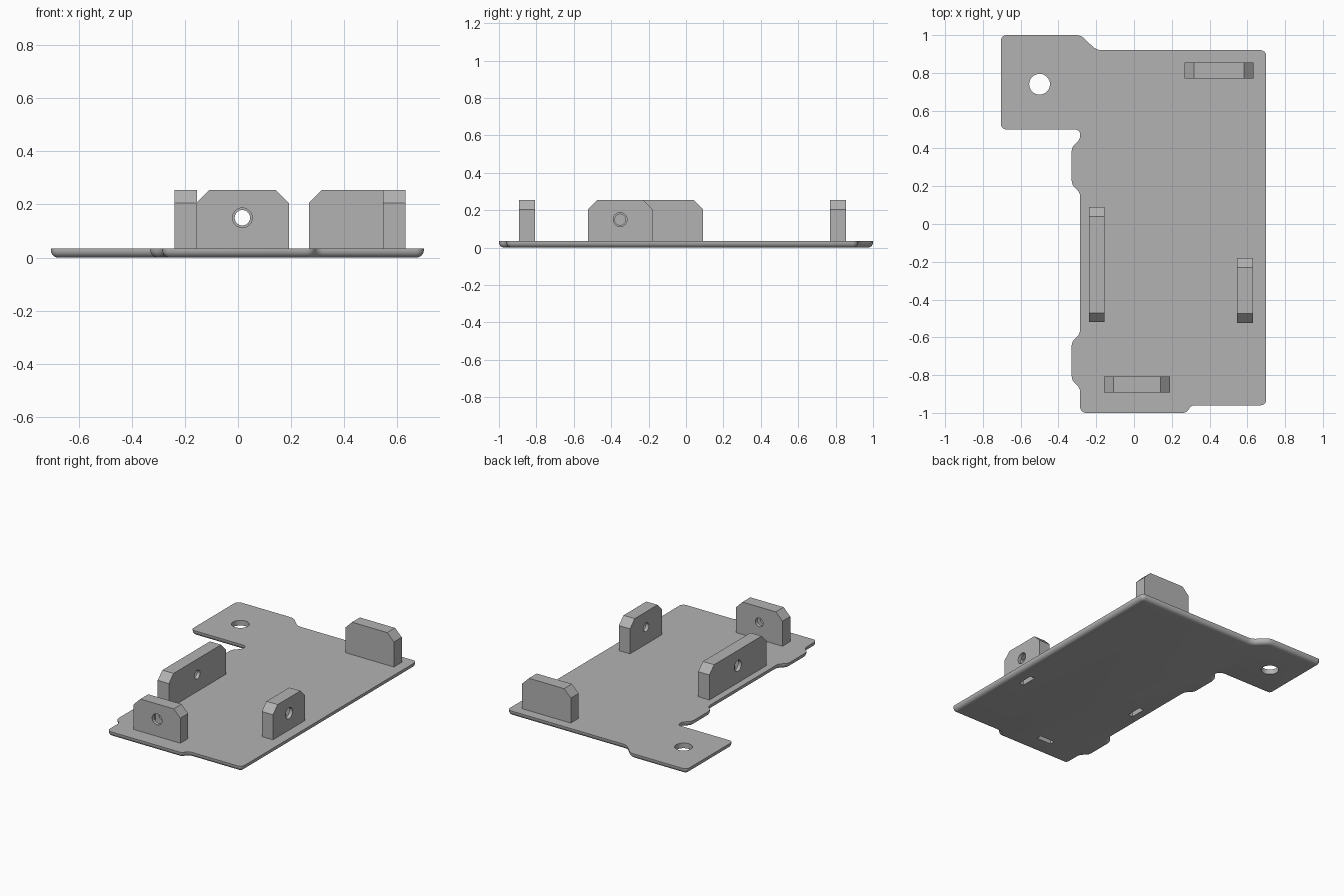
import bpy, bmesh, math
from mathutils import Vector, Matrix

cube = bpy.data.objects.get("Cube")
if cube:
    bpy.data.objects.remove(cube, do_unlink=True)

grey = bpy.data.materials.new("plain grey")
grey.use_nodes = True
GREY = (0.45, 0.45, 0.45, 1)
grey.diffuse_color = GREY
grey.node_tree.nodes["Principled BSDF"].inputs["Base Color"].default_value = GREY

THICK = 0.035      # plate thickness
ROUND = 0.028      # underside edge rounding
TOP = 0.255        # top of the tabs
BORE_Z = 0.15


def finish(name, bm):
    bmesh.ops.recalc_face_normals(bm, faces=bm.faces)
    mesh = bpy.data.meshes.new(name)
    bm.to_mesh(mesh)
    bm.free()
    mesh.materials.append(grey)
    obj = bpy.data.objects.new(name, mesh)
    bpy.context.collection.objects.link(obj)
    return obj


def prism(name, profile, y0, y1, matrix=Matrix()):
    """Extrude an (x, z) profile along y, then place it."""
    bm = bmesh.new()
    face = bm.faces.new([bm.verts.new((x, y0, z)) for x, z in profile])
    out = bmesh.ops.extrude_face_region(bm, geom=[face])
    moved = [v for v in out["geom"] if isinstance(v, bmesh.types.BMVert)]
    bmesh.ops.translate(bm, verts=moved, vec=(0, y1 - y0, 0))
    bm.transform(matrix)
    return finish(name, bm)


def circle(radius, x=0, z=0, n=32):
    return [(x + radius * math.cos(math.tau * i / n),
             z + radius * math.sin(math.tau * i / n)) for i in range(n)]


def cut(obj, cutter):
    mod = obj.modifiers.new("cut", 'BOOLEAN')
    mod.operation = 'DIFFERENCE'
    mod.solver = 'EXACT'
    mod.object = cutter
    bpy.context.view_layer.update()
    bpy.context.view_layer.objects.active = obj
    bpy.ops.object.modifier_apply(modifier=mod.name)


def smooth(obj):
    bpy.ops.object.select_all(action='DESELECT')
    obj.select_set(True)
    bpy.context.view_layer.objects.active = obj
    bpy.ops.object.shade_smooth_by_angle(angle=math.radians(30))


def rounded(corners, reach=0.03, steps=6):
    """Replace each corner by a circular arc tangent to both edges."""
    points = []
    count = len(corners)
    for i in range(count):
        p = Vector(corners[i])
        a = Vector(corners[i - 1]) - p
        b = Vector(corners[(i + 1) % count]) - p
        t = min(reach, a.length * 0.48, b.length * 0.48)
        a.normalize()
        b.normalize()
        half = a.angle(b) / 2
        center = p + (a + b).normalized() * (t / math.cos(half))
        start, end = p + a * t - center, p + b * t - center
        sweep = start.angle_signed(end)
        for k in range(steps + 1):
            points.append(center + Matrix.Rotation(-sweep * k / steps, 2) @ start)
    return points


def inset(points, dist):
    result = []
    for i, p in enumerate(points):
        d0 = (p - points[i - 1]).normalized()
        d1 = (points[(i + 1) % len(points)] - p).normalized()
        n0, n1 = Vector((d0.y, -d0.x)), Vector((d1.y, -d1.x))
        result.append(p + (n0 + n1) * dist / (1 + n0.dot(n1)))
    return result


# Base plate: clockwise outline with an ear, edge bulges and a front step
outline = rounded([
    (-0.705, 1.0), (-0.28, 1.0), (-0.20, 0.92), (0.70, 0.92),
    (0.70, -0.96), (0.30, -0.96), (0.28, -1.0), (-0.285, -1.0),
    (-0.285, -0.865), (-0.33, -0.83), (-0.33, -0.62), (-0.285, -0.585),
    (-0.285, 0.17), (-0.33, 0.205), (-0.33, 0.41), (-0.285, 0.445),
    (-0.285, 0.50), (-0.705, 0.50)])
bm = bmesh.new()
levels = [(0, THICK)]
for k in range(7):
    a = math.pi / 2 * k / 6
    levels.append((ROUND * (1 - math.cos(a)), ROUND * (1 - math.sin(a))))
rings = [[bm.verts.new((p.x, p.y, z)) for p in inset(outline, d)]
         for d, z in levels]
for upper, lower in zip(rings, rings[1:]):
    for i in range(len(upper)):
        bm.faces.new((upper[i - 1], upper[i], lower[i], lower[i - 1]))
bm.faces.new(rings[0])
bm.faces.new(rings[-1])
plate = finish("base_plate", bm)

# Round hole through the ear
ear_cutter = prism("ear_hole_cutter", circle(0.055), -0.1, 0.1,
                   Matrix.Translation((-0.5, 0.74, 0)) @ Matrix.Rotation(math.pi / 2, 4, 'X'))
cut(plate, ear_cutter)
cutters = [ear_cutter]

# Upright tabs: name, centre x, centre y, length, turn (outer side starts at -y)
tabs = [("front_tab", 0.0165, -0.85, 0.35, 0),
        ("right_tab", 0.588, -0.352, 0.345, 90),
        ("back_tab", 0.449, 0.8125, 0.365, 180),
        ("left_tab", -0.197, -0.215, 0.61, -90)]
HALF = 0.042
CHAMFER = 0.05
for name, x, y, length, turn in tabs:
    place = Matrix.Translation((x, y, 0)) @ Matrix.Rotation(math.radians(turn), 4, 'Z')
    h = length / 2
    side = [(h, THICK), (h, TOP - CHAMFER), (h - CHAMFER, TOP)]
    tab = prism(name, side + [(-px, pz) for px, pz in reversed(side)],
                -HALF, HALF, place)
    # Nut slot entering from below, wide outer bore, narrow inner bore
    w = 0.055
    slot = prism(name + "_slot_cutter",
                 [(-w, -0.1), (w, -0.1), (w, BORE_Z + 0.03),
                  (0, BORE_Z + 0.062), (-w, BORE_Z + 0.03)], -0.018, 0.018, place)
    wide = prism(name + "_wide_cutter", circle(0.037, z=BORE_Z), -0.1, 0, place)
    narrow = prism(name + "_narrow_cutter", circle(0.029, z=BORE_Z), -0.005, 0.1, place)
    for cutter in (slot, wide, narrow):
        cut(tab, cutter)
    cut(plate, slot)
    cutters += [slot, wide, narrow]
    smooth(tab)
smooth(plate)

for cutter in cutters:
    bpy.data.objects.remove(cutter, do_unlink=True)
